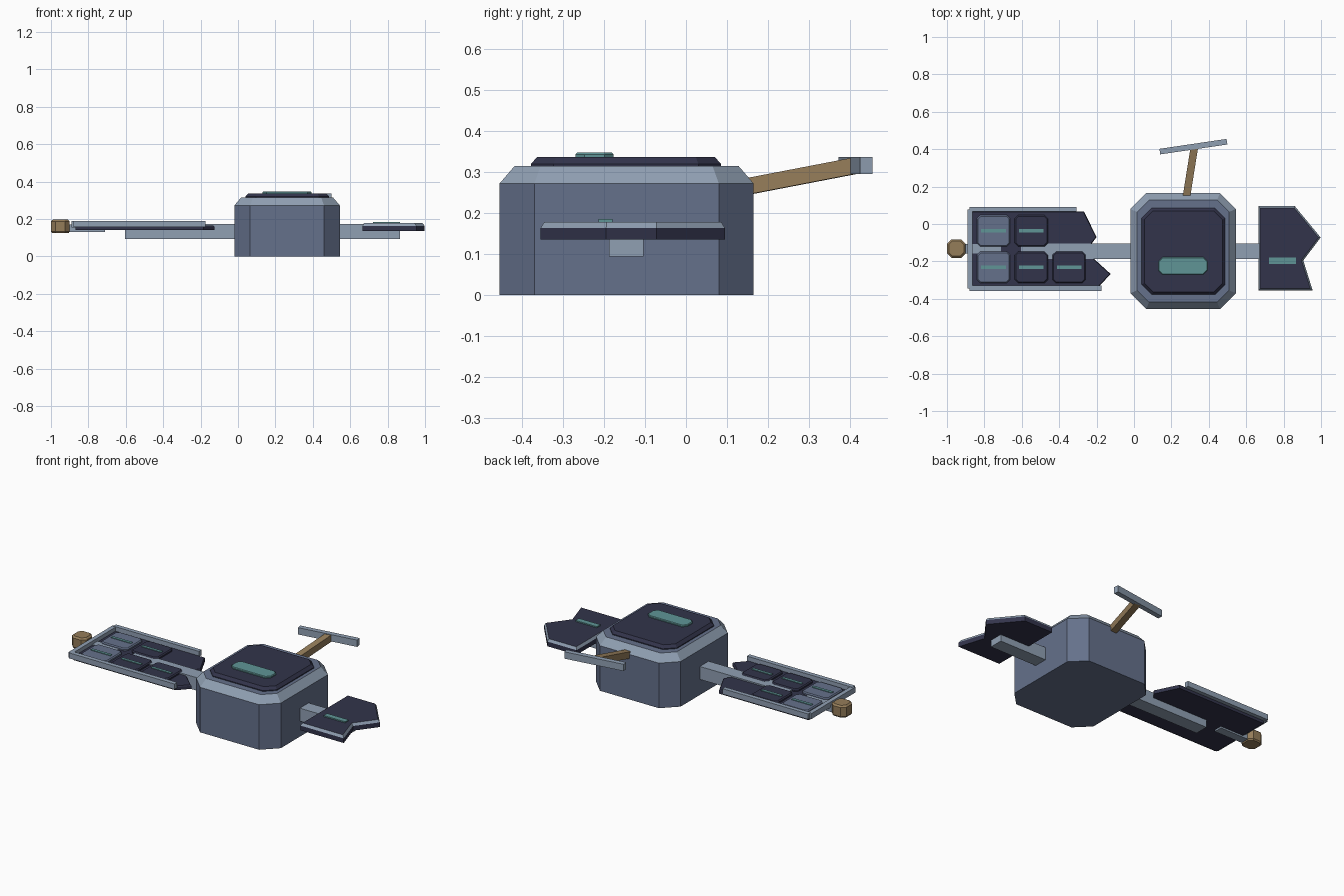
import bpy, bmesh
from math import atan2
from mathutils import Vector

if "Cube" in bpy.data.objects:
    bpy.data.objects.remove(bpy.data.objects["Cube"])


def material(name, rgb):
    m = bpy.data.materials.new(name)
    m.diffuse_color = (*rgb, 1)
    m.use_nodes = True
    m.node_tree.nodes["Principled BSDF"].inputs["Base Color"].default_value = m.diffuse_color
    return m


SLATE = material("slate", (0.13, 0.165, 0.26))
STEEL = material("steel", (0.28, 0.35, 0.45))
DARK = material("dark", (0.032, 0.034, 0.07))
TEAL = material("teal", (0.115, 0.30, 0.305))
BROWN = material("brown", (0.30, 0.205, 0.102))


def inset(pts, d):
    """Move every edge of a counter-clockwise outline inwards by d."""
    out = []
    for i, p in enumerate(pts):
        p = Vector(p)
        a = (p - Vector(pts[i - 1])).normalized()
        b = (Vector(pts[(i + 1) % len(pts)]) - p).normalized()
        na, nb = Vector((-a.y, a.x)), Vector((-b.y, b.x))
        out.append(p + (na + nb) * (d / (1 + na.dot(nb))))
    return out


def slab(name, pts, levels, mats, top=0):
    """Stack an outline through (z, inset, material index) levels."""
    bm = bmesh.new()
    rings = [[bm.verts.new((q.x, q.y, z)) for q in inset(pts, d)] for z, d, _ in levels]
    n = len(pts)
    bm.faces.new(rings[0][::-1])
    for k in range(1, len(rings)):
        lo, hi = rings[k - 1], rings[k]
        for i in range(n):
            j = (i + 1) % n
            bm.faces.new((lo[i], lo[j], hi[j], hi[i])).material_index = levels[k][2]
    bm.faces.new(rings[-1]).material_index = top
    me = bpy.data.meshes.new(name)
    bm.to_mesh(me)
    bm.free()
    for m in mats:
        me.materials.append(m)
    ob = bpy.data.objects.new(name, me)
    bpy.context.collection.objects.link(ob)
    return ob


def octagon(x0, x1, y0, y1, c):
    return [(x0 + c, y0), (x1 - c, y0), (x1, y0 + c), (x1, y1 - c),
            (x1 - c, y1), (x0 + c, y1), (x0, y1 - c), (x0, y0 + c)]


def box(name, x0, x1, y0, y1, z0, z1, mat):
    return slab(name, [(x0, y0), (x1, y0), (x1, y1), (x0, y1)],
                [(z0, 0, 0), (z1, 0, 0)], [mat])


def beam(name, a, b, width, height, mat):
    """Box running from a to b."""
    a, b = Vector(a), Vector(b)
    d = b - a
    ob = box(name, 0, d.length, -width / 2, width / 2, -height / 2, height / 2, mat)
    ob.location = a
    ob.rotation_euler = (0, -atan2(d.z, d.xy.length), atan2(d.y, d.x))
    return ob


# Main body with light bevelled shoulder, dark lid and indicator
slab("body", octagon(-0.02, 0.545, -0.455, 0.165, 0.085),
     [(0, 0, 0), (0.272, 0, 0), (0.315, 0.037, 1)], [SLATE, STEEL])
slab("lid", octagon(0.04, 0.487, -0.378, 0.085, 0.055),
     [(0.314, 0, 0), (0.32, 0, 0), (0.337, 0.015, 0)], [DARK])
slab("lid_indicator", octagon(0.13, 0.393, -0.27, -0.177, 0.022),
     [(0.336, 0, 0), (0.343, 0, 0), (0.347, 0.004, 0)], [TEAL])

# Crossbar joining both wings
box("crossbar", -0.605, 0.865, -0.188, -0.104, 0.094, 0.172, STEEL)

# Right wing: dark plate with light edge trim
right = [(0.665, -0.355), (0.955, -0.355), (0.905, -0.195),
         (0.998, -0.072), (0.86, 0.095), (0.665, 0.095)]
slab("right_wing", right, [(0.135, 0, 0), (0.163, 0, 0), (0.178, 0.009, 1)], [DARK, STEEL])
box("right_wing_indicator", 0.722, 0.865, -0.213, -0.18, 0.177, 0.185, TEAL)

# Left wing: two-pointed plate with raised rim on three sides
left = [(-0.868, -0.332), (-0.185, -0.332), (-0.125, -0.267), (-0.215, -0.185),
        (-0.27, -0.145), (-0.225, -0.103), (-0.2, -0.07), (-0.268, 0.068), (-0.868, 0.068)]
slab("left_wing", left, [(0.14, 0, 0), (0.158, 0, 0), (0.164, 0.004, 0)], [DARK])
box("rim_front", -0.88, -0.175, -0.357, -0.33, 0.157, 0.19, STEEL)
box("rim_back", -0.88, -0.308, 0.066, 0.092, 0.157, 0.19, STEEL)
box("rim_side", -0.89, -0.864, -0.345, 0.078, 0.155, 0.188, STEEL)

# Keys with indicator strips
for row, (y0, count) in enumerate(((-0.12, 2), (-0.315, 3))):
    for col in range(count):
        x0 = -0.84 + 0.202 * col
        tag = f"{row + 1}_{col + 1}"
        slab("key_" + tag, octagon(x0, x0 + 0.178, y0, y0 + 0.167, 0.018),
             [(0.16, 0, 0), (0.172, 0, 0), (0.178, 0.006, 0)], [DARK if col else SLATE])
        box("key_strip_" + tag, x0 + 0.023, x0 + 0.155, y0 + 0.075, y0 + 0.092,
            0.177, 0.182, TEAL)

# Knob on the left end with its short strut
box("knob_strut", -0.93, -0.71, -0.158, -0.106, 0.13, 0.169, STEEL)
slab("knob", octagon(-1.0, -0.9, -0.181, -0.082, 0.024),
     [(0.124, 0.006, 0), (0.132, 0, 0), (0.187, 0, 0), (0.196, 0.01, 0)], [BROWN])

# Rear lever with cross handle
beam("lever", (0.273, 0.1, 0.255), (0.323, 0.412, 0.315), 0.04, 0.04, BROWN)
beam("lever_handle", (0.138, 0.387, 0.316), (0.497, 0.44, 0.316), 0.03, 0.041, STEEL)
